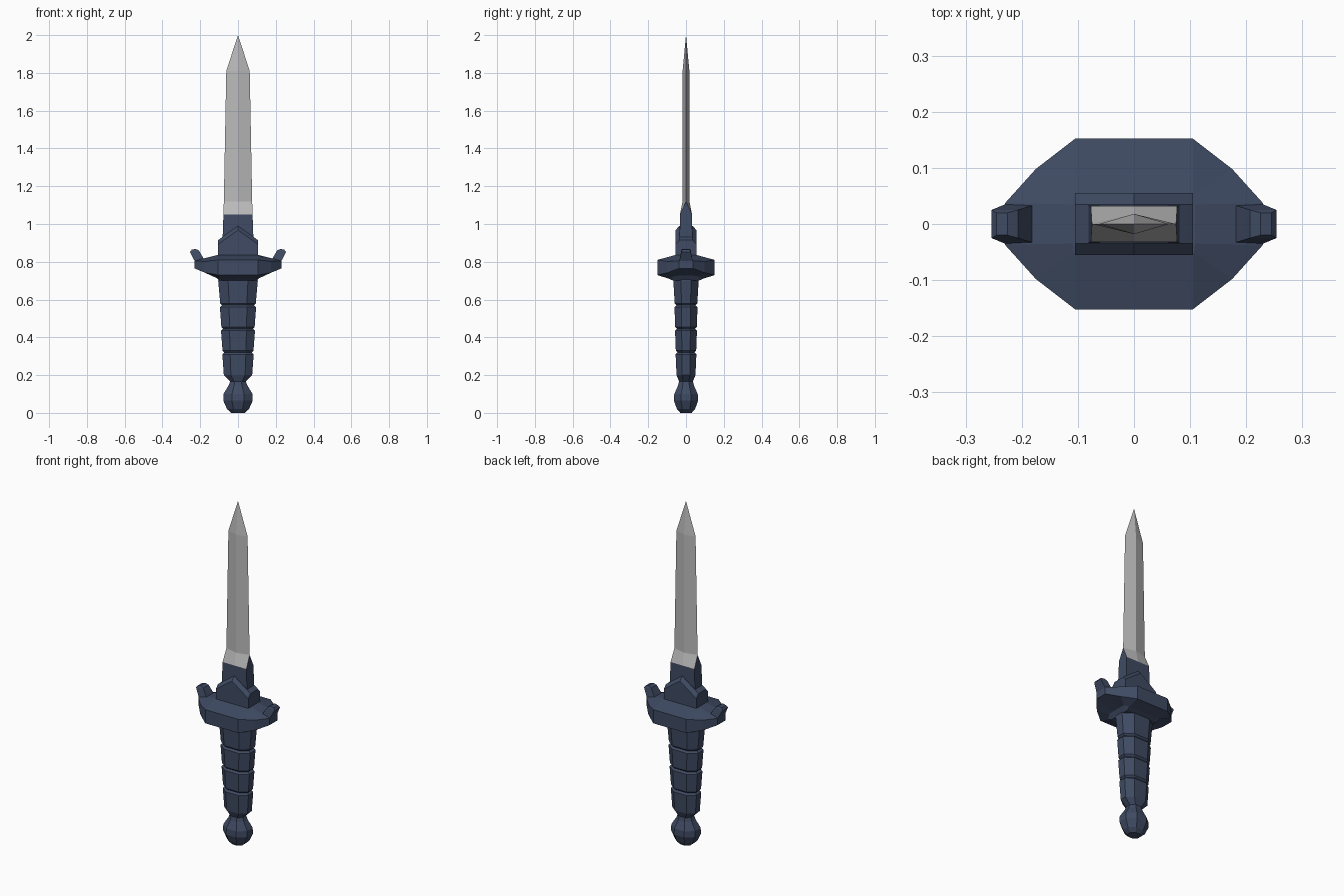
import bpy, bmesh, math

if "Cube" in bpy.data.objects:
    bpy.data.objects.remove(bpy.data.objects["Cube"])


def make_mat(name, col):
    m = bpy.data.materials.new(name)
    m.diffuse_color = (*col, 1)
    m.use_nodes = True
    m.node_tree.nodes["Principled BSDF"].inputs["Base Color"].default_value = m.diffuse_color
    return m


BLUE = make_mat("dark_blue", (0.05, 0.07, 0.125))
STEEL = make_mat("steel", (0.5, 0.5, 0.5))


def loft(name, rings, mats):
    """Skin a list of equal-length vertex rings and cap both ends."""
    bm = bmesh.new()
    vs = [[bm.verts.new(p) for p in r] for r in rings]
    n = len(rings[0])
    for a, b in zip(vs, vs[1:]):
        for i in range(n):
            j = (i + 1) % n
            bm.faces.new((a[i], a[j], b[j], b[i]))
    bm.faces.new(vs[0])
    bm.faces.new(vs[-1])
    bmesh.ops.remove_doubles(bm, verts=bm.verts, dist=1e-5)
    bmesh.ops.recalc_face_normals(bm, faces=bm.faces)
    me = bpy.data.meshes.new(name)
    bm.to_mesh(me)
    bm.free()
    for m in mats:
        me.materials.append(m)
    ob = bpy.data.objects.new(name, me)
    bpy.context.collection.objects.link(ob)
    return ob


def rect(a, b, z):
    return [(a, -b, z), (a, b, z), (-a, b, z), (-a, -b, z)]


def chamfered(a, b, z):
    c, d = a * 0.5, b * 0.4
    return [(a, -d, z), (a, d, z), (c, b, z), (-c, b, z),
            (-a, d, z), (-a, -d, z), (-c, -b, z), (c, -b, z)]


def quad_ring(q):
    """Mirror three quadrant points into a closed 12-point ring."""
    r = q[::-1]
    return (r + [(-x, y, z) for x, y, z in q]
            + [(-x, -y, z) for x, y, z in r] + [(x, -y, z) for x, y, z in q])


# blade: rectangular root blending into a diamond section, then the point
def blade_ring(a, corner, mid, z):
    return [(a, 0, z), (a, corner, z), (0, mid, z), (-a, corner, z),
            (-a, 0, z), (-a, -corner, z), (0, -mid, z), (a, -corner, z)]


blade = loft("blade", [blade_ring(0.077, 0.032, 0.032, 1.05),
                       blade_ring(0.075, 0, 0.018, 1.12),
                       blade_ring(0.062, 0, 0.018, 1.81),
                       blade_ring(0.0001, 0, 0.0001, 2.0)], [STEEL, BLUE])
for p in blade.data.polygons:
    if abs(p.normal.x) > 0.9 and p.center.z < 1.13:
        p.material_index = 1

# collar holding the blade
loft("collar", [rect(0.085, 0.035, 0.83), rect(0.077, 0.032, 1.05)], [BLUE])


# peaked block above the guard, with bevelled front and back edges
def peak(y, drop):
    return [(-0.105, y, 0.82), (0.105, y, 0.82), (0.105, y, 0.915 - drop),
            (0, y, 0.99 - drop), (-0.105, y, 0.915 - drop)]


loft("peaked_block", [peak(-0.055, 0.022), peak(-0.035, 0),
                      peak(0.035, 0), peak(0.055, 0.022)], [BLUE])

# guard
loft("guard", [
    quad_ring([(0.1, 0.067, 0.70), (0.1, 0.04, 0.70), (0.1, 0.02, 0.70)]),
    quad_ring([(0.105, 0.09, 0.71), (0.12, 0.06, 0.725), (0.12, 0.025, 0.727)]),
    quad_ring([(0.105, 0.152, 0.73), (0.175, 0.098, 0.742), (0.23, 0.037, 0.765)]),
    quad_ring([(0.105, 0.152, 0.81), (0.175, 0.098, 0.802), (0.23, 0.037, 0.805)]),
    quad_ring([(0.105, 0.055, 0.836), (0.107, 0.05, 0.836), (0.109, 0.035, 0.836)]),
], [BLUE])

# upturned prongs at the guard ends: inner x,z / outer x,z / half depth
for side, s in (("right", 1), ("left", -1)):
    rings = []
    for xi, zi, xo, zo, h in ((0.17, 0.795, 0.23, 0.765, 0.036),
                              (0.175, 0.805, 0.23, 0.805, 0.035),
                              (0.207, 0.86, 0.254, 0.852, 0.025),
                              (0.225, 0.868, 0.245, 0.864, 0.02)):
        rings.append([(s * xi, -h, zi), (s * xo, -h, zo),
                      (s * xo, h, zo), (s * xi, h, zi)])
    loft("prong_" + side, rings, [BLUE])

# grip: four tapering segments separated by grooves
rings = []
segments = [(0.165, 0.20, 0.31, 0.075, 0.083, 0.050, 0.055),
            (0.32, 0.33, 0.435, 0.082, 0.090, 0.054, 0.058),
            (0.445, 0.455, 0.56, 0.088, 0.096, 0.057, 0.061),
            (0.57, 0.58, 0.70, 0.094, 0.105, 0.060, 0.067)]
for k, (zg, z0, z1, a0, a1, b0, b1) in enumerate(segments):
    groove = (0.04, 0.036) if k == 0 else (a0 - 0.009, b0 - 0.009)
    rings += [chamfered(*groove, zg), chamfered(a0, b0, z0), chamfered(a1, b1, z1)]
rings.append(chamfered(0.1, 0.064, 0.72))
loft("grip", rings, [BLUE])

# pommel: faceted knob
rings = []
for z, a, b in ((0, 0.035, 0.03), (0.02, 0.058, 0.048), (0.065, 0.078, 0.064),
                (0.1, 0.077, 0.062), (0.145, 0.05, 0.042), (0.17, 0.04, 0.036)):
    rings.append([(a * math.cos(t) / math.cos(math.pi / 8),
                   b * math.sin(t) / math.cos(math.pi / 8), z)
                  for t in (math.pi * (i + 0.5) / 4 for i in range(8))])
loft("pommel", rings, [BLUE])
